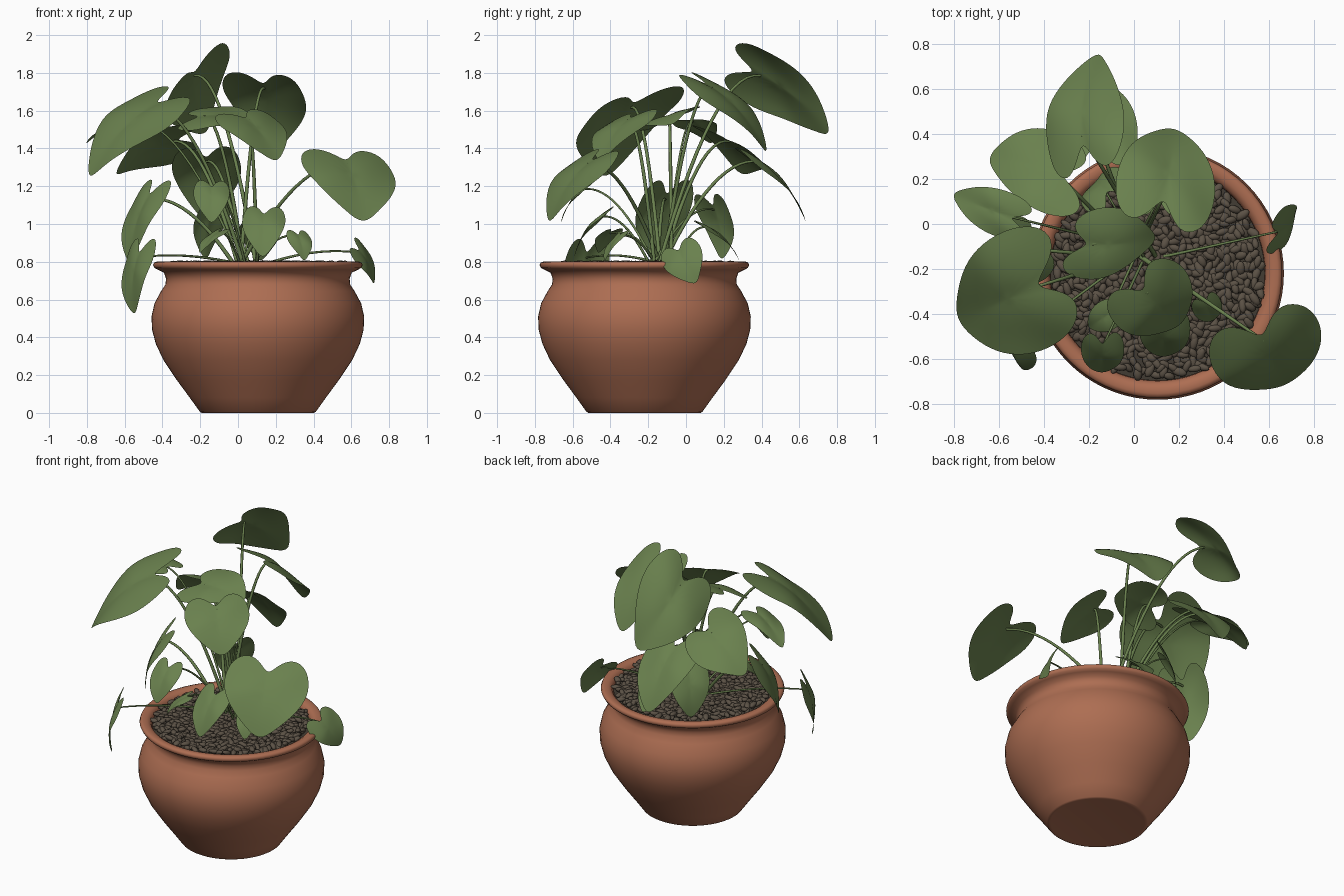
import bpy, bmesh, math, random
from mathutils import Vector, Matrix

if "Cube" in bpy.data.objects:
    bpy.data.objects.remove(bpy.data.objects["Cube"])

random.seed(4)
CX, CY = 0.105, -0.22          # pot axis


def material(name, rgb):
    m = bpy.data.materials.new(name)
    m.diffuse_color = (*rgb, 1)
    m.use_nodes = True
    m.node_tree.nodes["Principled BSDF"].inputs["Base Color"].default_value = m.diffuse_color
    return m


TERRACOTTA = material("terracotta", (0.42, 0.155, 0.085))
GREEN = material("leaf green", (0.143, 0.218, 0.076))
SOIL = material("dark soil", (0.055, 0.045, 0.033))
PEBBLE = material("brown pebble", (0.105, 0.083, 0.06))


def add_object(name, bm, mat):
    me = bpy.data.meshes.new(name)
    bm.to_mesh(me)
    bm.free()
    me.materials.append(mat)
    for p in me.polygons:
        p.use_smooth = True
    ob = bpy.data.objects.new(name, me)
    bpy.context.collection.objects.link(ob)
    return ob


def lathe(name, profile, mat, segments=72):
    bm = bmesh.new()
    verts = [bm.verts.new((r, 0, z)) for r, z in profile]
    edges = [bm.edges.new(p) for p in zip(verts, verts[1:])]
    bmesh.ops.spin(bm, geom=verts + edges, cent=(0, 0, 0), axis=(0, 0, 1),
                   angle=math.tau, steps=segments)
    bmesh.ops.remove_doubles(bm, verts=bm.verts, dist=1e-4)
    bmesh.ops.recalc_face_normals(bm, faces=bm.faces)
    ob = add_object(name, bm, mat)
    ob.location = (CX, CY, 0)
    bpy.context.view_layer.objects.active = ob
    ob.select_set(True)
    bpy.ops.object.shade_smooth_by_angle(angle=math.radians(50))
    ob.select_set(False)
    return ob


# Pot: foot, belly, neck, rolled rim and inner wall
lathe("pot", [(0, 0.002), (0.285, 0.002), (0.297, 0), (0.307, 0.006), (0.36, 0.08),
              (0.43, 0.175), (0.5, 0.28), (0.54, 0.365), (0.56, 0.44), (0.563, 0.51),
              (0.547, 0.58), (0.512, 0.645), (0.489, 0.68), (0.486, 0.71),
              (0.497, 0.742), (0.53, 0.758), (0.548, 0.768), (0.555, 0.783),
              (0.549, 0.796), (0.535, 0.801), (0.51, 0.799), (0.49, 0.788),
              (0.48, 0.765), (0.475, 0.72)], TERRACOTTA)
soil = lathe("soil", [(0, 0.775), (0.25, 0.773), (0.478, 0.765)], SOIL)
if soil.data.polygons[0].normal.z < 0:
    soil.data.flip_normals()

# Pebble mulch: evenly spiralled, randomly turned ellipsoids
bm = bmesh.new()
COUNT = 680
for i in range(COUNT):
    r = 0.465 * math.sqrt((i + 0.5) / COUNT)
    a = i * 2.39996 + random.uniform(-0.04, 0.04)
    mat = (Matrix.Translation((CX + r * math.cos(a), CY + r * math.sin(a),
                               random.uniform(0.776, 0.792)))
           @ Matrix.Rotation(random.uniform(0, math.tau), 4, 'Z')
           @ Matrix.Rotation(random.uniform(-0.4, 0.4), 4, 'Y')
           @ Matrix.Diagonal((random.uniform(0.026, 0.037),
                              random.uniform(0.015, 0.02), 0.014, 1)))
    bmesh.ops.create_icosphere(bm, subdivisions=2, radius=1, matrix=mat)
add_object("pebbles", bm, PEBBLE)

# Half outline of a heart-shaped leaf: (along, across)
HALF = [(0.19, 0), (0.02, 0.22), (-0.1, 0.58), (0.0, 0.98), (0.26, 1.14),
        (0.5, 1.06), (0.72, 0.78), (0.9, 0.4), (1.06, 0)]
OUTLINE = HALF + [(u, -v) for u, v in HALF[-2:0:-1]]
CENTRE = Vector((0.42, 0))


def leaf(name, left, right, tip, bend=0.1):
    """Heart leaf spanned by its two lobes and its tip; returns the stem joint."""
    mid = (left + right) / 2
    along, across = tip - mid, (right - left) / 2
    n = along.cross(across).normalized()
    if n.z < 0:
        n = -n
    size = along.length

    def place(u, v):
        arch = bend * 4 * u * (1 - u)
        fold = 0.06 * abs(v) - 0.07 * v * v
        wave = 0.03 * math.sin(7 * u + 2.5 * v) * abs(v)
        return mid + along * u + across * v + n * size * (arch + fold + wave)

    bm = bmesh.new()
    hub = bm.verts.new(place(*CENTRE))
    rings = []
    for s in (0.35, 0.7, 1.0):
        rings.append([bm.verts.new(place(*CENTRE.lerp(Vector(p), s))) for p in OUTLINE])
    count = len(OUTLINE)
    for i in range(count):
        j = (i + 1) % count
        bm.faces.new((hub, rings[0][i], rings[0][j]))
        for a, b in zip(rings, rings[1:]):
            bm.faces.new((a[i], b[i], b[j], a[j]))
    bmesh.ops.recalc_face_normals(bm, faces=bm.faces)
    if sum(f.normal.dot(n) for f in bm.faces) < 0:
        bmesh.ops.reverse_faces(bm, faces=bm.faces)
    ob = add_object(name, bm, GREEN)
    sub = ob.modifiers.new("smooth", 'SUBSURF')
    sub.levels = sub.render_levels = 2
    return place(0.22, 0) - n * 0.004


def stem(name, end, radius):
    """Arching stalk from the crown of the plant to a leaf joint."""
    start = Vector((0.03 + random.uniform(-0.05, 0.08),
                    -0.12 + random.uniform(-0.07, 0.06), 0.77))
    bow = start.lerp(end, 0.55)
    bow.z = end.z + 0.04
    cu = bpy.data.curves.new(name, 'CURVE')
    cu.dimensions = '3D'
    cu.bevel_depth = radius
    cu.bevel_resolution = 2
    sp = cu.splines.new('POLY')
    steps = 14
    sp.points.add(steps)
    for i, p in enumerate(sp.points):
        t = i / steps
        q = start * (1 - t) ** 2 + bow * 2 * t * (1 - t) + end * t * t
        p.co = (*q, 1)
        p.radius = 1.25 - 0.5 * t
    cu.materials.append(GREEN)
    bpy.context.collection.objects.link(bpy.data.objects.new(name, cu))


def grow(name, left, right, tip):
    joint = leaf(name + "_leaf", left, right, tip)
    stem(name + "_stem", joint, 0.009 if (tip - left).length > 0.4 else 0.006)


# Tilted leaves: left lobe, right lobe, tip
TILTED = {
    "top_back": ((-0.37, 0.23, 1.71), (-0.06, 0.31, 1.97), (-0.17, 0.75, 1.49)),
    "back_right": ((-0.08, 0.09, 1.8), (0.31, -0.03, 1.76), (0.18, 0.42, 1.39)),
    "big_left": ((-0.45, 0.0, 1.74), (-0.25, -0.46, 1.62), (-0.78, -0.42, 1.26)),
    "left_back": ((-0.28, 0.03, 1.54), (-0.23, 0.36, 1.37), (-0.64, 0.29, 1.27)),
    "far_left": ((-0.47, 0.1, 1.56), (-0.52, -0.08, 1.54), (-0.8, 0.13, 1.43)),
    "centre": ((-0.31, -0.23, 1.5), (-0.22, 0.06, 1.61), (0.09, -0.07, 1.53)),
    "upper_front": ((-0.13, -0.37, 1.57), (0.14, -0.14, 1.6), (0.2, -0.45, 1.34)),
    "big_right": ((0.33, -0.53, 1.39), (0.76, -0.35, 1.36), (0.66, -0.72, 1.02)),
    "rim_right": ((0.6, -0.14, 0.84), (0.63, 0.04, 0.93), (0.72, 0.05, 0.69)),
}
for name, points in TILTED.items():
    grow(name, *map(Vector, points))

# Level leaves: middle of the lobes, tip; lobes spread sideways in proportion
LEVEL = {
    "low_back": ((-0.17, 0.29, 1.39), (-0.16, 0.63, 1.02)),
    "front_heart": ((0.14, -0.4, 1.08), (0.13, -0.59, 0.83)),
    "front_left": ((-0.14, -0.5, 1.22), (-0.14, -0.66, 1.01)),
    "hanging_left": ((-0.5, -0.51, 0.9), (-0.55, -0.54, 0.53)),
    "side_left": ((-0.43, -0.08, 1.21), (-0.57, -0.16, 0.8)),
    "inner_back": ((-0.1, 0.12, 1.14), (-0.17, 0.19, 0.82)),
    "small_right": ((0.31, -0.33, 0.96), (0.35, -0.43, 0.81)),
    "small_left": ((-0.08, -0.38, 0.97), (-0.2, -0.46, 0.85)),
    "small_back": ((0.11, 0.06, 1.01), (0.12, 0.28, 0.81)),
}
for name, points in LEVEL.items():
    mid, tip = map(Vector, points)
    along = tip - mid
    side = Vector((along.y, -along.x, 0)).normalized() * along.length * 0.33
    grow(name, mid - side, mid + side, tip)
